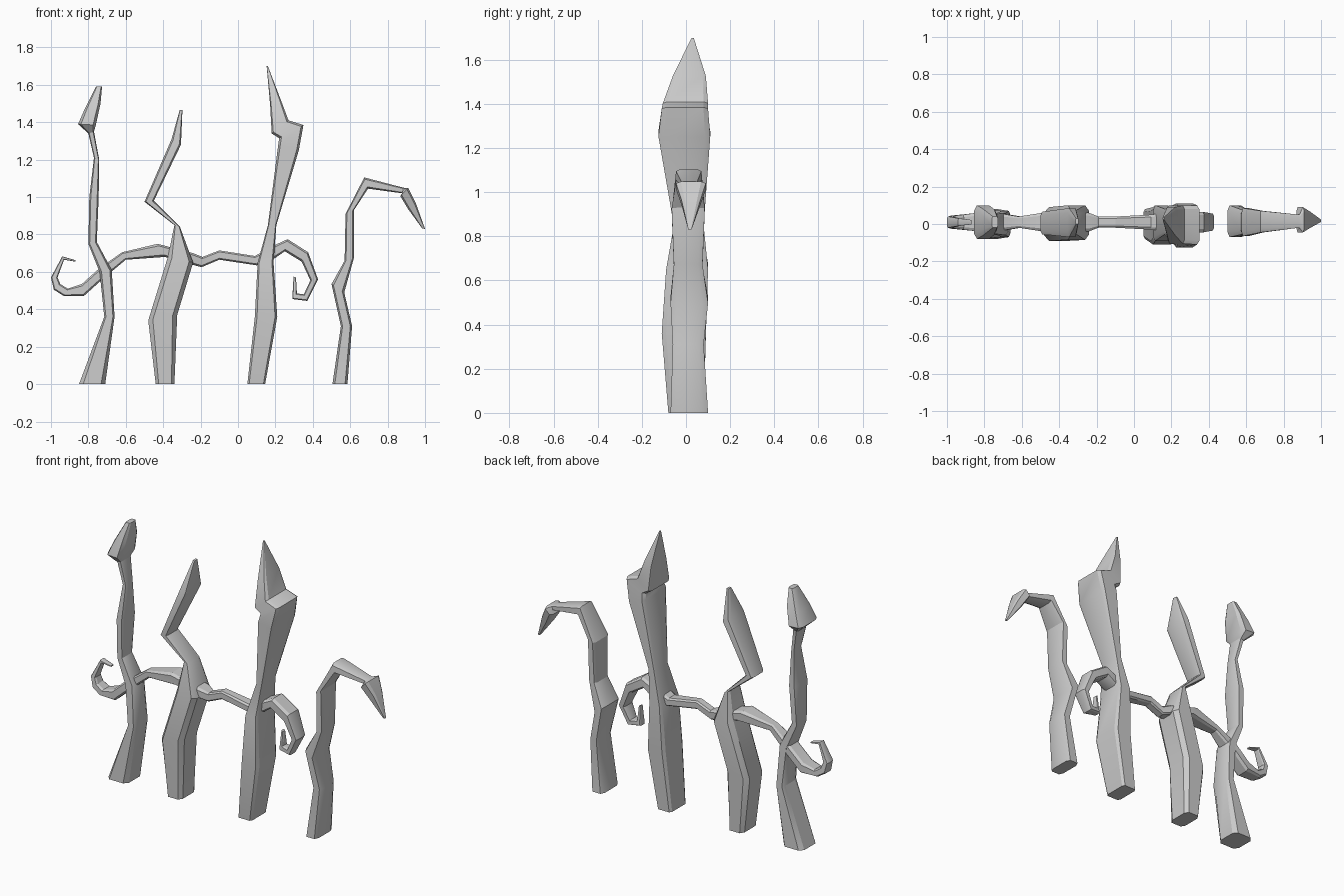
import bpy, bmesh
from mathutils import Vector


def loft(name, sections, chamfer=0.16):
    """Skin chamfered box sections: (side A x, z, side B x, z, y front, y back)."""
    bm = bmesh.new()
    c = chamfer
    outline = [(c, 0), (1 - c, 0), (1, c), (1, 1 - c),
               (1 - c, 1), (c, 1), (0, 1 - c), (0, c)]
    rings = []
    for ax, az, bx, bz, y0, y1 in sections:
        ring = []
        for u, v in outline:
            ring.append(bm.verts.new(Vector((ax + (bx - ax) * u,
                                             y0 + (y1 - y0) * v,
                                             az + (bz - az) * u))))
        rings.append(ring)
    n = len(outline)
    for lo, hi in zip(rings, rings[1:]):
        for i in range(n):
            j = (i + 1) % n
            bm.faces.new((lo[i], lo[j], hi[j], hi[i]))
    bm.faces.new(rings[0][::-1])
    bm.faces.new(rings[-1])
    bmesh.ops.recalc_face_normals(bm, faces=bm.faces)
    me = bpy.data.meshes.new(name)
    bm.to_mesh(me)
    bm.free()
    ob = bpy.data.objects.new(name, me)
    bpy.context.collection.objects.link(ob)
    bpy.context.view_layer.objects.active = ob
    ob.select_set(True)
    bpy.ops.object.shade_smooth_by_angle(angle=0.45)
    ob.select_set(False)


# Thin post with a bud-shaped head
loft("bud_post", [
    (-.85, 0, -.71, 0, -.08, .08),
    (-.715, .36, -.66, .36, -.07, .07),
    (-.74, .60, -.675, .61, -.06, .06),
    (-.80, .75, -.755, .76, -.05, .05),
    (-.795, 1.0, -.745, 1.0, -.065, .065),
    (-.77, 1.21, -.742, 1.20, -.035, .035),
    (-.80, 1.34, -.77, 1.35, -.045, .055),
    (-.855, 1.39, -.76, 1.385, -.08, .10),
    (-.82, 1.47, -.735, 1.50, -.06, .08),
    (-.76, 1.59, -.727, 1.59, -.02, .04)])

# Thick post with a kinked upper branch
loft("kinked_post", [
    (-.44, 0, -.34, 0, -.08, .08),
    (-.48, .34, -.325, .37, -.09, .09),
    (-.375, .68, -.24, .65, -.085, .10),
    (-.34, .85, -.31, .84, -.05, .07),
    (-.50, .975, -.45, .98, -.055, .065),
    (-.355, 1.31, -.305, 1.28, -.07, .085),
    (-.312, 1.465, -.297, 1.465, 0, .03)])

# Tallest post, its top folded into a spike
loft("spike_post", [
    (.05, 0, .145, 0, -.08, .08),
    (.09, .36, .21, .36, -.11, .09),
    (.105, .65, .19, .65, -.09, .10),
    (.16, .85, .205, .85, -.055, .08),
    (.215, 1.28, .325, 1.25, -.125, .11),
    (.22, 1.315, .35, 1.385, -.11, .10),
    (.18, 1.34, .27, 1.41, -.105, .10),
    (.172, 1.49, .225, 1.53, -.06, .09),
    (.153, 1.70, .16, 1.70, .025, .035)], .1)

# Free-standing hooked post
loft("hooked_post", [
    (.505, 0, .585, 0, -.07, .10),
    (.55, .31, .61, .31, -.06, .08),
    (.50, .535, .568, .49, -.07, .10),
    (.57, .66, .62, .675, -.055, .075),
    (.575, .91, .62, .93, -.065, .085),
    (.675, 1.105, .695, 1.045, -.045, .07),
    (.885, 1.05, .88, 1.02, -.02, .05),
    (.91, 1.048, .868, 1.005, -.045, .09),
    (.95, .97, .91, .935, -.02, .065),
    (1.0, .83, .985, .832, .01, .025)])

# Cross rail: left curl, wavy bar through three posts, right curl
# each entry: outer/top x, z, inner/bottom x, z, half depth
rail = [
    (-.87, .655, -.87, .663, .012),
    (-.93, .665, -.94, .683, .02),
    (-.965, .57, -1.0, .57, .03),
    (-.95, .535, -.985, .505, .035),
    (-.91, .51, -.93, .47, .04),
    (-.835, .535, -.825, .47, .05),
    (-.74, .62, -.725, .56, .05),
    (-.62, .705, -.60, .665, .03),
    (-.43, .75, -.39, .68, .06),
    (-.24, .70, -.25, .64, .05),
    (-.19, .68, -.195, .625, .03),
    (-.10, .715, -.10, .665, .03),
    (.09, .685, .10, .635, .04),
    (.20, .745, .20, .675, .055),
    (.265, .775, .25, .71, .055),
    (.375, .705, .34, .655, .055),
    (.428, .56, .387, .555, .045),
    (.37, .445, .352, .48, .035),
    (.29, .455, .315, .485, .025),
    (.297, .575, .31, .57, .012)]
loft("cross_rail", [(a, b, c, d, .01 - h, .01 + h) for a, b, c, d, h in rail])
